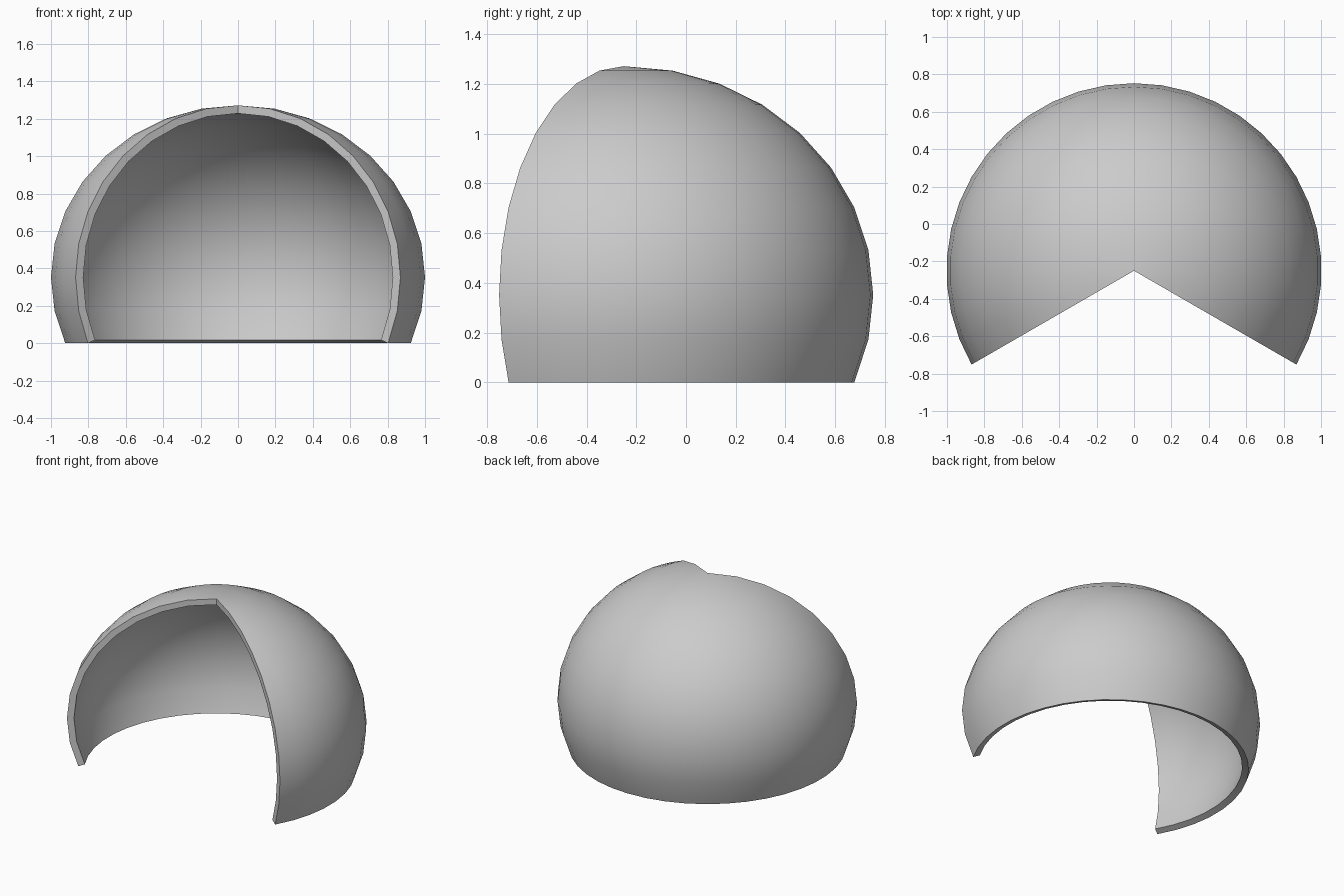
import bpy, bmesh
from math import sin, cos, radians

if "Cube" in bpy.data.objects:
    bpy.data.objects.remove(bpy.data.objects["Cube"])

R = 1.0028          # outer radius at the equator
INNER = 0.953       # inner shell is a scaled copy about the centre
SQUASH = 0.917      # slight vertical flattening
CY = -0.25          # axis position in y
SEGS, RINGS = 28, 10
ZC = R * SQUASH * sin(radians(22.5))   # equator height, rim rests on z = 0

bm = bmesh.new()


def shell(scale):
    """Grid of vertices: 240 degree sweep, rim to pole; the pole is shared."""
    pole = bm.verts.new((0, CY, ZC + R * SQUASH * scale))
    grid = []
    for i in range(SEGS + 1):
        a = radians(-30 + 240 * i / SEGS)
        col = []
        for j in range(RINGS):
            t = radians(-22.5 + 11.25 * j)
            r = R * scale * cos(t)
            col.append(bm.verts.new((r * cos(a), CY + r * sin(a),
                                     ZC + R * SQUASH * scale * sin(t))))
        grid.append(col + [pole])
    return grid


def skin(a, b):
    """Bridge two vertex rows, dropping repeated pole vertices."""
    for k in range(len(a) - 1):
        bm.faces.new(dict.fromkeys((a[k], b[k], b[k + 1], a[k + 1])))


outer, inner = shell(1), shell(INNER)

# Outer and inner surfaces
for g in (outer, inner):
    for i in range(SEGS):
        skin(g[i], g[i + 1])

# Bottom rim
skin([c[0] for c in outer], [c[0] for c in inner])

# Flat faces along both sides of the front opening
for i in (0, SEGS):
    skin(outer[i], inner[i])

bmesh.ops.recalc_face_normals(bm, faces=bm.faces[:])
mesh = bpy.data.meshes.new("open_dome_shell")
bm.to_mesh(mesh)
bm.free()
dome = bpy.data.objects.new("open_dome_shell", mesh)
bpy.context.collection.objects.link(dome)
bpy.context.view_layer.objects.active = dome
dome.select_set(True)
bpy.ops.object.shade_smooth_by_angle(angle=radians(30))
